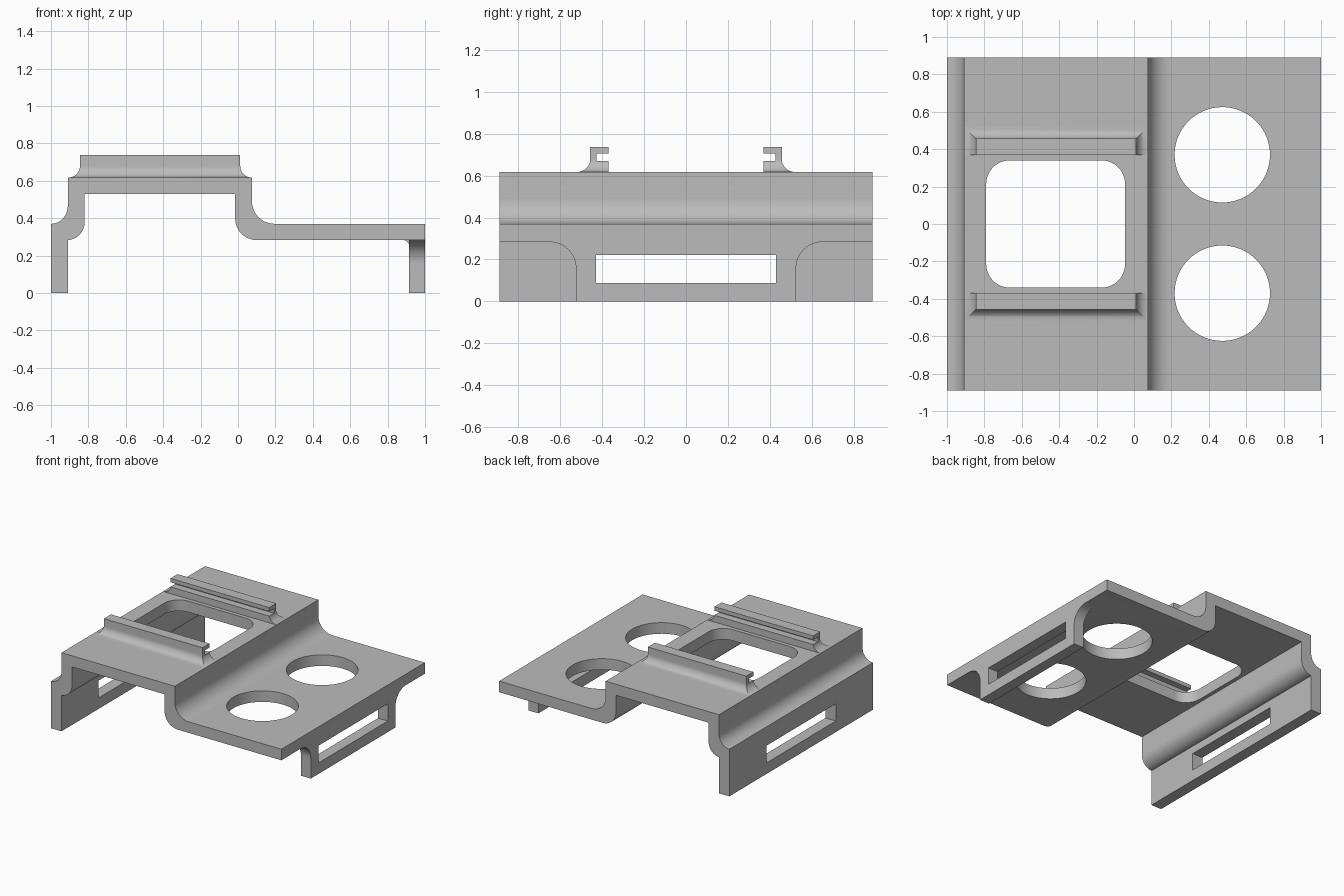
import bpy
import bmesh
from math import sin, cos, pi, radians
from mathutils import Vector

if "Cube" in bpy.data.objects:
    bpy.data.objects.remove(bpy.data.objects["Cube"], do_unlink=True)

grey = bpy.data.materials.new("plain grey")
grey.use_nodes = True
grey.diffuse_color = (0.5, 0.5, 0.5, 1)
grey.node_tree.nodes["Principled BSDF"].inputs["Base Color"].default_value = (0.5, 0.5, 0.5, 1)


def arc(cx, cy, rx, ry, start, end, n=12):
    """Points on an elliptical arc, angles in degrees."""
    angles = [radians(start + (end - start) * i / n) for i in range(n + 1)]
    return [(cx + rx * cos(a), cy + ry * sin(a)) for a in angles]


def finish(name, bm):
    bmesh.ops.recalc_face_normals(bm, faces=bm.faces)
    mesh = bpy.data.meshes.new(name)
    bm.to_mesh(mesh)
    bm.free()
    mesh.materials.append(grey)
    obj = bpy.data.objects.new(name, mesh)
    bpy.context.collection.objects.link(obj)
    return obj


def prism(name, outline, axis, low, high):
    """Extrude a 2D outline along x, y or z."""
    place = {"x": lambda u, v, w: (w, u, v),
             "y": lambda u, v, w: (u, w, v),
             "z": lambda u, v, w: (u, v, w)}[axis]
    bm = bmesh.new()
    face = bm.faces.new([bm.verts.new(place(u, v, low)) for u, v in outline])
    moved = bmesh.ops.extrude_face_region(bm, geom=[face])
    verts = [g for g in moved["geom"] if isinstance(g, bmesh.types.BMVert)]
    bmesh.ops.translate(bm, verts=verts, vec=Vector(place(0, 0, high - low)))
    return finish(name, bm)


def rect(u0, u1, v0, v1):
    return [(u0, v0), (u1, v0), (u1, v1), (u0, v1)]


def select(obj):
    bpy.ops.object.select_all(action="DESELECT")
    obj.select_set(True)
    bpy.context.view_layer.objects.active = obj


def combine(obj, other, operation):
    mod = obj.modifiers.new(operation, "BOOLEAN")
    mod.operation, mod.solver, mod.object = operation, "EXACT", other
    select(obj)
    bpy.ops.object.modifier_apply(modifier=mod.name)
    bpy.data.objects.remove(other, do_unlink=True)


def smooth(obj):
    select(obj)
    bpy.ops.object.shade_smooth_by_angle(angle=radians(30))


DEPTH = 0.89

# Bent sheet: left wall, raised deck, step and low deck
sheet = [(-1, 0)]
sheet += arc(-1, 0.465, 0.09, 0.095, -90, 0)
sheet += [(-0.91, 0.617), (0.075, 0.617)]
sheet += arc(0.195, 0.49, 0.12, 0.12, 180, 270)
sheet += [(1, 0.37), (1, 0.283)]
sheet += arc(0.1, 0.398, 0.115, 0.115, 270, 180)
sheet += [(-0.015, 0.53), (-0.82, 0.53)]
sheet += arc(-0.915, 0.378, 0.095, 0.095, 0, -90)
sheet += [(-0.91, 0.283), (-0.91, 0)]
body = prism("bracket_body", sheet, "y", -DEPTH, DEPTH)

# Right leg flaring into the low deck
leg = [(-0.525, 0), (0.525, 0)]
leg += arc(0.65, 0.158, 0.125, 0.125, 180, 90)
leg += [(0.65, 0.3), (-0.65, 0.3)]
leg += arc(-0.65, 0.158, 0.125, 0.125, 90, 0)
combine(body, prism("leg", leg, "x", 0.915, 1), "UNION")

# Small fillet inside the leg corner
fillet = arc(0.883, 0.251, 0.032, 0.032, 90, 0, 6) + [(0.94, 0.251), (0.94, 0.3), (0.883, 0.3)]
combine(body, prism("leg_fillet", fillet, "y", -0.56, 0.56), "UNION")

# Strap slots through both walls
combine(body, prism("slot", rect(-0.43, 0.43, 0.087, 0.222), "x", -1.2, 1.2), "DIFFERENCE")

# Rounded window in the raised deck
X0, X1, Y, R = -0.79, -0.048, 0.34, 0.125
window = []
for cx, cy, a in ((X1 - R, Y - R, 0), (X0 + R, Y - R, 90),
                  (X0 + R, R - Y, 180), (X1 - R, R - Y, 270)):
    window += arc(cx, cy, R, R, a, a + 90)
combine(body, prism("window", window, "z", 0.45, 0.7), "DIFFERENCE")

# Two round holes in the low deck
for y in (-0.37, 0.37):
    hole = arc(0.472, y, 0.255, 0.255, 0, 360, 64)[:-1]
    combine(body, prism("hole", hole, "z", 0.2, 0.5), "DIFFERENCE")
smooth(body)


# Channel rails with flared feet, open towards the window
def rail(name, side):
    levels = [(0.0, 0.737)] + arc(0.063, 0.68, 0.063, 0.063, 180, 270) + [(0.063, 0.605)]
    bm = bmesh.new()
    rings = []
    for flare, z in levels:
        corners = rect(-0.845 - flare, 0.012 + flare, 0.37, 0.457 + flare)
        rings.append([bm.verts.new((x, y * side, z)) for x, y in corners])
    for a, b in zip(rings, rings[1:]):
        for i in range(4):
            j = (i + 1) % 4
            bm.faces.new((a[i], a[j], b[j], b[i]))
    bm.faces.new(rings[0])
    bm.faces.new(rings[-1])
    obj = finish(name, bm)
    inner, outer = sorted((0.3 * side, 0.428 * side))
    combine(obj, prism("channel", rect(inner, outer, 0.67, 0.706), "x", -1.2, 0.4), "DIFFERENCE")
    smooth(obj)


rail("front_rail", -1)
rail("back_rail", 1)
